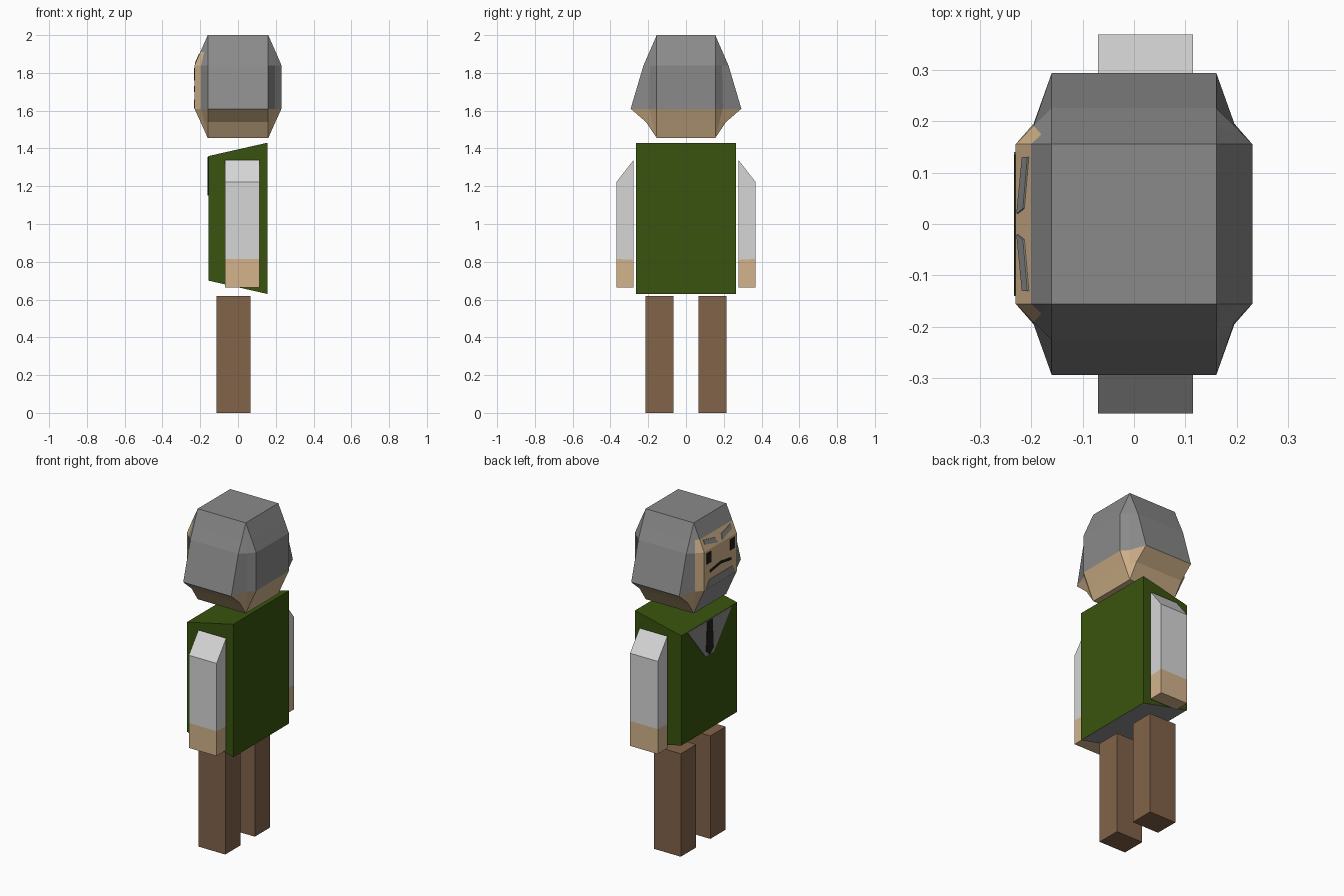
import bpy, bmesh

if "Cube" in bpy.data.objects:
    bpy.data.objects.remove(bpy.data.objects["Cube"])


def material(name, rgb):
    m = bpy.data.materials.new(name)
    lin = [((c / 255 + 0.055) / 1.055) ** 2.4 if c > 10 else c / 255 / 12.92 for c in rgb]
    m.diffuse_color = (*lin, 1)
    m.use_nodes = True
    m.node_tree.nodes["Principled BSDF"].inputs["Base Color"].default_value = m.diffuse_color
    return m


GREY = material("hair grey", (138, 138, 138))
SKIN = material("skin tan", (211, 180, 139))
GREEN = material("jacket green", (57, 84, 14))
WHITE = material("sleeve light grey", (214, 214, 214))
BROWN = material("trouser brown", (130, 99, 73))
BLACK = material("black detail", (30, 30, 28))


def finish(name, bm, mats, rule=None):
    """Turn a bmesh into an object, colouring faces by a rule."""
    bmesh.ops.remove_doubles(bm, verts=bm.verts, dist=0.0005)
    bmesh.ops.recalc_face_normals(bm, faces=bm.faces)
    if rule:
        for f in bm.faces:
            f.material_index = rule(f.calc_center_median(), f.normal)
    me = bpy.data.meshes.new(name)
    bm.to_mesh(me)
    bm.free()
    for m in mats:
        me.materials.append(m)
    ob = bpy.data.objects.new(name, me)
    bpy.context.collection.objects.link(ob)
    return ob


def loft(name, rings, mats, rule=None):
    """Skin a stack of rings with equal point counts and cap both ends."""
    bm = bmesh.new()
    vs = [[bm.verts.new(p) for p in r] for r in rings]
    n = len(vs[0])
    for a, b in zip(vs, vs[1:]):
        for i in range(n):
            j = (i + 1) % n
            bm.faces.new((a[i], a[j], b[j], b[i]))
    bm.faces.new(vs[0])
    bm.faces.new(vs[-1])
    return finish(name, bm, mats, rule)


# Head: rings with three points per corner (side, middle, flared flap)
def head_ring(z, side, mid, flap):
    q = (side, mid, flap)
    pts = [(x, y) for x, y in q]
    pts += [(-x, y) for x, y in reversed(q)]
    pts += [(-x, -y) for x, y in q]
    pts += [(x, -y) for x, y in reversed(q)]
    return [(x, y, z) for x, y in pts]


END = (0.16, 0.155)
head_rings = [
    head_ring(1.455, END, END, END),
    head_ring(1.54, (0.198, 0.155), (0.18, 0.177), (0.16, 0.212)),
    head_ring(1.61, (0.23, 0.155), (0.195, 0.195), (0.16, 0.293)),
    head_ring(1.84, (0.23, 0.155), (0.195, 0.191), (0.16, 0.225)),
    head_ring(1.91, (0.20, 0.155), (0.18, 0.174), (0.16, 0.194)),
    head_ring(2.0, END, END, END),
]


def head_colour(c, n):
    if c.z < 1.61:  # skin below the hair, grey beard under the face
        return 0 if c.x < -0.17 and abs(c.y) < 0.1 else 1
    return 1 if c.x < -0.195 and c.z < 1.91 else 0


loft("head", head_rings, [GREY, SKIN], head_colour)

# Torso: slanted box, grey underneath
torso = [[(-0.155, s * 0.265, zl), (0.155, s * 0.265, zr), (0.155, s * 0.265, zt), (-0.155, s * 0.265, zu)]
         for s, zl, zr, zt, zu in ((-1, 0.70, 0.63, 1.43, 1.36), (1, 0.70, 0.63, 1.43, 1.36))]
loft("torso", torso, [GREEN, GREY], lambda c, n: 1 if n.z < -0.5 else 0)


# Arms with slanted shoulder and bare hand, and square legs
def rect(s, x0, x1, y0, y1, z0, z1):
    return [(x0, s * y0, z0), (x1, s * y0, z0), (x1, s * y1, z1), (x0, s * y1, z1)]


for s, side in ((-1, "front"), (1, "back")):
    loft(side + "_arm",
         [rect(s, -0.07, 0.115, 0.277, 0.368, a, b)
          for a, b in ((0.665, 0.665), (0.81, 0.815), (1.34, 1.223))],
         [WHITE, SKIN], lambda c, n: 1 if c.z < 0.81 else 0)
    loft(side + "_leg",
         [rect(s, -0.115, 0.065, 0.067, 0.214, z, z) for z in (0, 0.62)], [BROWN])


# Painted details: thin plates on the -x side
def plate(name, pts, mat, base=-0.23, lift=0.003):
    def x(z):
        return base + max(0, z - 1.84) * 0.03 / 0.07
    loft(name, [[(x(z) + d, y, z) for y, z in pts] for d in (-lift, 0.001)], [mat])


for s, side in ((-1, "front"), (1, "back")):
    plate(side + "_eye", [(s * 0.09, 1.76), (s * 0.135, 1.76), (s * 0.135, 1.825), (s * 0.09, 1.825)], BLACK)
    plate(side + "_eyebrow", [(s * 0.02, 1.85), (s * 0.13, 1.875), (s * 0.13, 1.90), (s * 0.03, 1.88)], GREY)
    plate(side + "_mouth_half", [(0, 1.715), (s * 0.10, 1.70), (s * 0.10, 1.715), (0, 1.73)], BLACK)
plate("beard", [(-0.14, 1.612), (0.14, 1.612), (0.11, 1.66), (-0.11, 1.66)], GREY)

# Shirt collar and tie
plate("collar", [(-0.21, 1.358), (0.21, 1.358), (0.04, 1.15), (-0.04, 1.15)], GREY, -0.155)
plate("tie", [(-0.025, 1.355), (0.025, 1.355), (0.035, 1.18), (0, 1.15), (-0.035, 1.18)], BLACK, -0.155, 0.006)
